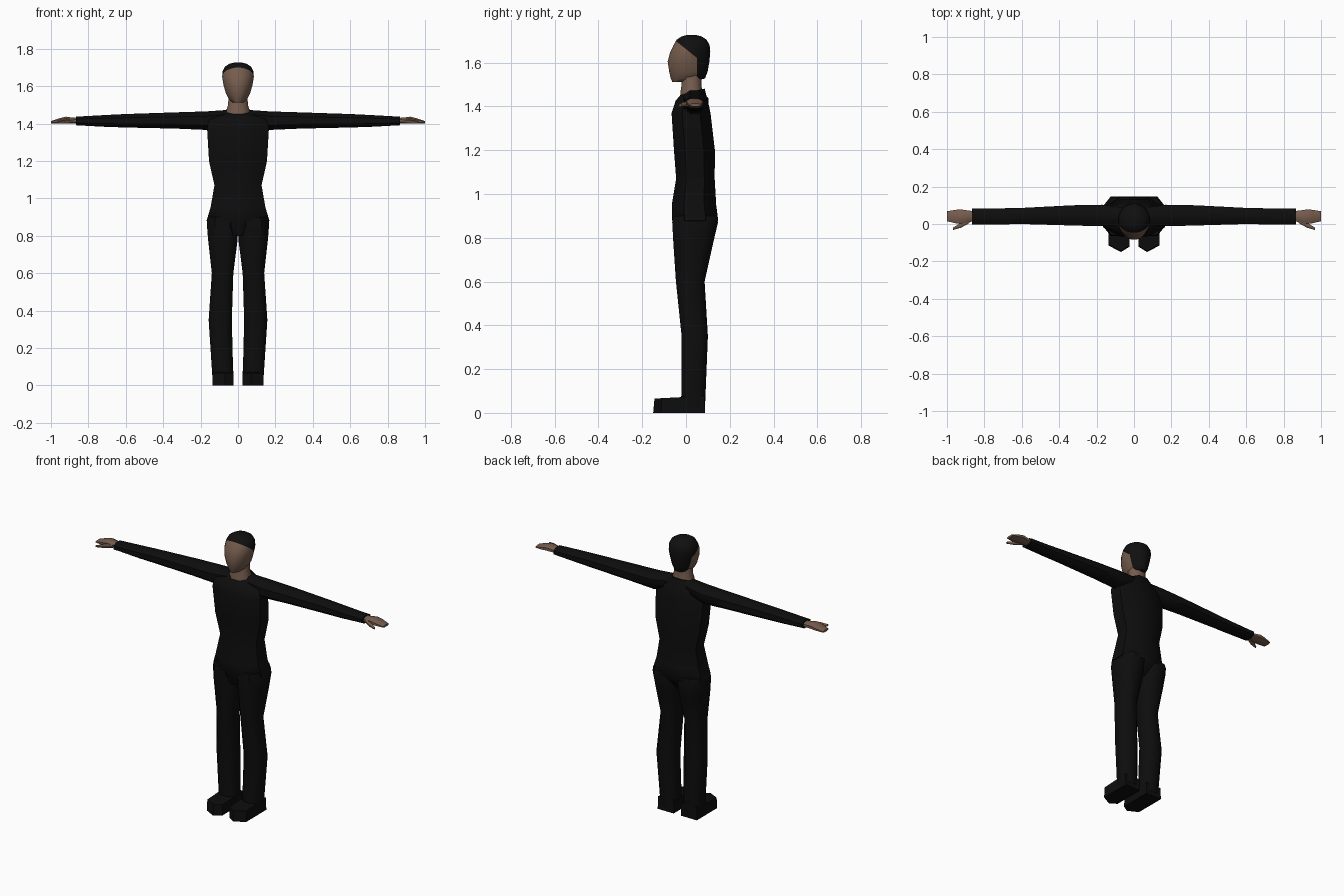
import bpy, bmesh, math
from mathutils import Vector

if "Cube" in bpy.data.objects:
    bpy.data.objects.remove(bpy.data.objects["Cube"])


def material(name, r, g, b):
    m = bpy.data.materials.new(name)
    m.diffuse_color = (r, g, b, 1)
    m.use_nodes = True
    m.node_tree.nodes["Principled BSDF"].inputs["Base Color"].default_value = m.diffuse_color
    return m


SKIN = material("brown skin", 0.18, 0.108, 0.074)
CLOTH = material("black cloth", 0.004, 0.004, 0.004)
HAIR = material("black hair", 0.005, 0.005, 0.005)


def loft(name, rings, mats, mirror=False, angle=50, paint=None):
    """Skin a list of equal-length point rings, capping both ends."""
    bm = bmesh.new()
    vs = [[bm.verts.new(p) for p in ring] for ring in rings]
    n = len(rings[0])
    for a, b in zip(vs, vs[1:]):
        for i in range(n):
            j = (i + 1) % n
            bm.faces.new((a[i], a[j], b[j], b[i]))
    bm.faces.new(vs[0])
    bm.faces.new(vs[-1])
    bmesh.ops.recalc_face_normals(bm, faces=bm.faces)
    if paint:
        paint(bm)
    me = bpy.data.meshes.new(name)
    bm.to_mesh(me)
    bm.free()
    for m in mats:
        me.materials.append(m)
    ob = bpy.data.objects.new(name, me)
    bpy.context.collection.objects.link(ob)
    if mirror:
        ob.modifiers.new("mirror", 'MIRROR').use_mirror_merge = False
    bpy.ops.object.select_all(action='DESELECT')
    ob.select_set(True)
    bpy.context.view_layer.objects.active = ob
    bpy.ops.object.shade_smooth_by_angle(angle=math.radians(angle))
    return ob


def octagon(a0, a1, b0, b1, cut=0.27):
    """Chamfered rectangle in 2D."""
    ca, cb = (a1 - a0) * cut, (b1 - b0) * cut
    return [(a0 + ca, b0), (a1 - ca, b0), (a1, b0 + cb), (a1, b1 - cb),
            (a1 - ca, b1), (a0 + ca, b1), (a0, b1 - cb), (a0, b0 + cb)]


def level(z, x0, x1, y0, y1, cut=0.27, slope=0.0):
    """Horizontal ring, optionally rising toward the back."""
    return [(x, y, z + slope * (y - y0)) for x, y in octagon(x0, x1, y0, y1, cut)]


def upright(x, y0, y1, z0, z1):
    """Ring across an arm."""
    return [(x, y, z) for y, z in octagon(y0, y1, z0, z1)]


# Torso with a collar lower at the front
body = [(0.80, 0.06, -0.04, 0.09), (0.88, 0.168, -0.063, 0.147),
        (0.95, 0.147, -0.065, 0.138), (1.07, 0.126, -0.045, 0.131),
        (1.20, 0.155, -0.055, 0.132), (1.37, 0.165, -0.066, 0.112),
        (1.425, 0.155, -0.048, 0.10)]
loft("torso", [level(z, -w, w, a, b) for z, w, a, b in body]
     + [level(1.452, -0.065, 0.065, -0.026, 0.085, slope=0.27)], [CLOTH])

# Trouser legs
leg = [(0.90, 0.0, 0.158, -0.06, 0.14), (0.87, 0.0, 0.167, -0.063, 0.146),
       (0.78, 0.002, 0.16, -0.058, 0.125), (0.60, 0.025, 0.14, -0.046, 0.085),
       (0.35, 0.033, 0.157, -0.02, 0.10), (0.03, 0.025, 0.136, -0.022, 0.087)]
loft("leg", [level(*r, cut=0.25) for r in leg], [CLOTH], mirror=True)

# Shoes with a blunt pointed toe
sole = [(0.025, 0.087), (0.136, 0.087), (0.136, -0.115), (0.07, -0.15), (0.025, -0.122)]
loft("shoe", [[(x, y, 0) for x, y in sole],
              [(x, y * 0.96, 0.073 + 0.05 * y) for x, y in sole]],
     [CLOTH], mirror=True, angle=30)

# Sleeves
sleeve = [(0.04, -0.01, 0.085, 1.40, 1.474), (0.17, -0.012, 0.103, 1.366, 1.465),
          (0.33, -0.008, 0.10, 1.373, 1.46), (0.60, 0.0, 0.086, 1.379, 1.451),
          (0.70, -0.002, 0.084, 1.382, 1.446), (0.865, -0.002, 0.082, 1.391, 1.437)]
loft("sleeve", [upright(*r) for r in sleeve], [CLOTH], mirror=True)

# Hands and thumbs
hand = [(0.85, 0.015, 0.068, 1.40, 1.43), (0.885, 0.01, 0.072, 1.399, 1.432),
        (0.92, 0.002, 0.077, 1.40, 1.437), (0.955, 0.004, 0.076, 1.40, 1.428),
        (1.0, 0.015, 0.068, 1.40, 1.413)]
loft("hand", [upright(*r) for r in hand], [SKIN], mirror=True)
thumb = [(0.88, 0.005, 0.035, 1.403, 1.425), (0.925, -0.02, 0.008, 1.40, 1.42),
         (0.968, -0.032, -0.02, 1.40, 1.411)]
loft("thumb", [upright(*r) for r in thumb], [SKIN], mirror=True)

# Neck
neck = [(1.43, 0.062, -0.028, 0.078), (1.475, 0.061, -0.024, 0.074), (1.50, 0.053, -0.02, 0.07),
        (1.56, 0.05, -0.02, 0.07)]
loft("neck", [level(z, -w, w, a, b) for z, w, a, b in neck], [SKIN])


# Head: hair covers the crown above a slanted hairline and the back
def hairline(bm):
    crown, crown_n = Vector((0, 0, 1.662)), Vector((0, 0.8, 1)).normalized()
    back, back_n = Vector((0, 0.05, 0)), Vector((0, 1, 0))
    for co, no in ((crown, crown_n), (back, back_n)):
        bmesh.ops.bisect_plane(bm, geom=bm.verts[:] + bm.edges[:] + bm.faces[:],
                               plane_co=co, plane_no=no, dist=1e-5)
    for f in bm.faces:
        c = f.calc_center_median()
        f.material_index = int((c - crown).dot(crown_n) > 0 or (c - back).dot(back_n) > 0)


def oval(z, w, y0, y1, n=20):
    c, r = (y0 + y1) / 2, (y1 - y0) / 2
    return [(w * math.cos(t), c + r * math.sin(t), z)
            for t in (2 * math.pi * (i + 0.5) / n for i in range(n))]


skull = [(1.512, 0.028, -0.063, 0.03), (1.528, 0.048, -0.071, 0.088),
         (1.56, 0.065, -0.078, 0.10), (1.605, 0.078, -0.085, 0.108),
         (1.65, 0.086, -0.073, 0.112), (1.68, 0.083, -0.058, 0.109),
         (1.705, 0.07, -0.044, 0.095), (1.72, 0.046, -0.02, 0.072),
         (1.727, 0.018, 0.005, 0.045)]
loft("head", [oval(*r) for r in skull], [SKIN, HAIR], paint=hairline)
